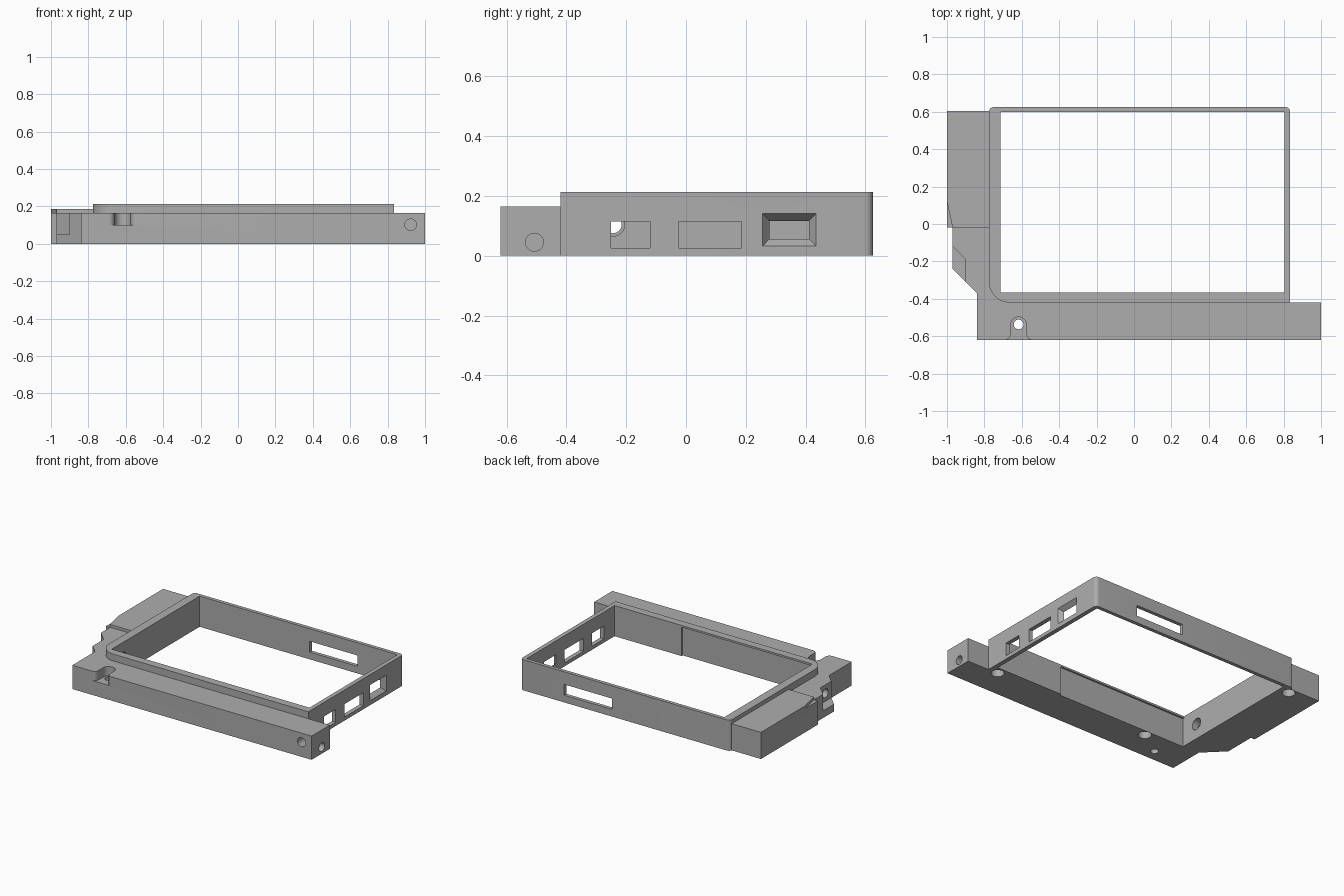
import bpy, bmesh, math
from mathutils import Vector

if "Cube" in bpy.data.objects:
    bpy.data.objects.remove(bpy.data.objects["Cube"])

grey = bpy.data.materials.new("plain grey")
grey.use_nodes = True
colour = (0.42, 0.42, 0.42, 1)
grey.diffuse_color = colour
grey.node_tree.nodes["Principled BSDF"].inputs["Base Color"].default_value = colour

# maps a profile point (u, v) and a depth w along the named axis to space
PLACE = {
    "x": lambda u, v, w: Vector((w, u, v)),
    "y": lambda u, v, w: Vector((u, w, v)),
    "z": lambda u, v, w: Vector((u, v, w)),
}


def loft(name, axis, ring_a, lo, ring_b, hi):
    """Solid between two matching outlines."""
    bm = bmesh.new()
    a = [bm.verts.new(PLACE[axis](u, v, lo)) for u, v in ring_a]
    b = [bm.verts.new(PLACE[axis](u, v, hi)) for u, v in ring_b]
    bm.faces.new(a)
    bm.faces.new(b)
    n = len(a)
    for i in range(n):
        bm.faces.new((a[i], a[(i + 1) % n], b[(i + 1) % n], b[i]))
    bmesh.ops.recalc_face_normals(bm, faces=bm.faces)
    mesh = bpy.data.meshes.new(name)
    bm.to_mesh(mesh)
    bm.free()
    mesh.materials.append(grey)
    obj = bpy.data.objects.new(name, mesh)
    bpy.context.collection.objects.link(obj)
    return obj


def prism(name, axis, ring, lo, hi):
    return loft(name, axis, ring, lo, ring, hi)


def rect(u0, u1, v0, v1):
    return [(u0, v0), (u1, v0), (u1, v1), (u0, v1)]


def arc(cu, cv, r, start, end, steps=8):
    angles = [math.radians(start + (end - start) * i / steps) for i in range(steps + 1)]
    return [(cu + r * math.cos(t), cv + r * math.sin(t)) for t in angles]


def circle(cu, cv, r):
    return arc(cu, cv, r, 0, 360, 32)[:-1]


def combine(body, tool, operation):
    mod = body.modifiers.new(tool.name, "BOOLEAN")
    mod.operation = operation
    mod.solver = "EXACT"
    mod.object = tool
    bpy.context.view_layer.objects.active = body
    bpy.ops.object.modifier_apply(modifier=mod.name)
    bpy.data.objects.remove(tool)


# tall surround with one large rounded corner
outline = (arc(-0.665, -0.31, 0.11, 180, 270, 12) + [(0.835, -0.42)]
           + arc(0.81, 0.60, 0.025, 0, 90) + arc(-0.75, 0.60, 0.025, 90, 180))
body = prism("screen_surround", "z", outline, 0, 0.213)

# front rail, side block and side bracket
solids = [
    prism("front_rail", "z", rect(-0.84, 1.0, -0.62, -0.42), 0, 0.165),
    prism("corner_fill", "z", rect(-0.84, -0.6, -0.43, -0.3), 0, 0.165),
    prism("side_block", "z", rect(-1.0, -0.74, -0.02, 0.605), 0, 0.185),
    prism("side_bracket", "z", [(-0.84, -0.37), (-0.74, -0.37), (-0.74, 0),
                                (-0.97, 0), (-0.97, -0.24)], 0, 0.165),
]
for solid in solids:
    combine(body, solid, "UNION")

# screw seat outline: a rounded slot that flares at the front edge
seat = (arc(-0.69, -0.59, 0.03, 270, 360) + arc(-0.617, -0.54, 0.043, 180, 0, 12)
        + arc(-0.544, -0.59, 0.03, 180, 270) + [(-0.544, -0.65), (-0.69, -0.65)])

cuts = [
    # central opening and the shallow relief inside the front wall
    prism("opening", "z", rect(-0.715, 0.805, -0.365, 0.6), -0.1, 0.3),
    prism("wall_relief", "x", rect(-0.377, -0.3, -0.1, 0.2), -0.715, 0.29),
    # ports in the right wall
    prism("small_port", "x", rect(-0.25, -0.12, 0.025, 0.115), 0.75, 0.9),
    prism("wide_port", "x", rect(-0.025, 0.185, 0.025, 0.115), 0.75, 0.9),
    loft("tapered_port", "x", rect(0.28, 0.41, 0.058, 0.115), 0.803,
         rect(0.255, 0.437, 0.03, 0.142), 0.837),
    # slot in the back wall
    prism("back_slot", "y", rect(0.13, 0.5, 0.05, 0.125), 0.55, 0.7),
    # screw seat and its hole
    prism("screw_seat", "z", seat, 0.1, 0.3),
    prism("seat_hole", "z", circle(-0.617, -0.537, 0.026), -0.1, 0.2),
    # notch and cable hole in the side bracket
    prism("bracket_notch", "z", [(-1.05, -0.04), (-0.9, -0.19), (-0.9, -0.31),
                                 (-1.05, -0.31)], 0.05, 0.3),
    prism("cable_hole", "x", circle(-0.245, 0.105, 0.03), -0.95, -0.6),
    prism("cable_sink", "x", circle(-0.245, 0.105, 0.04), -0.76, -0.6),
    # trimmed corner on top of the side block
    prism("block_trim", "z", [(-1.0, 0.12), (-0.97, -0.02), (-0.97, -0.1),
                              (-1.1, -0.1), (-1.1, 0.12)], 0.165, 0.3),
    # blind holes in the rail end and rail front
    prism("end_hole", "x", circle(-0.507, 0.045, 0.03), 0.9, 1.1),
    prism("front_hole", "y", circle(0.923, 0.102, 0.031), -0.7, -0.54),
]
# mounting holes underneath
for x, y in [(0.76, -0.42), (-0.44, -0.42), (-0.79, 0.56)]:
    cuts.append(prism("mount_hole", "z", circle(x, y, 0.042), -0.1, 0.06))
for cut in cuts:
    combine(body, cut, "DIFFERENCE")

bpy.ops.object.select_all(action="DESELECT")
body.select_set(True)
bpy.context.view_layer.objects.active = body
bpy.ops.object.shade_smooth_by_angle(angle=math.radians(30))
